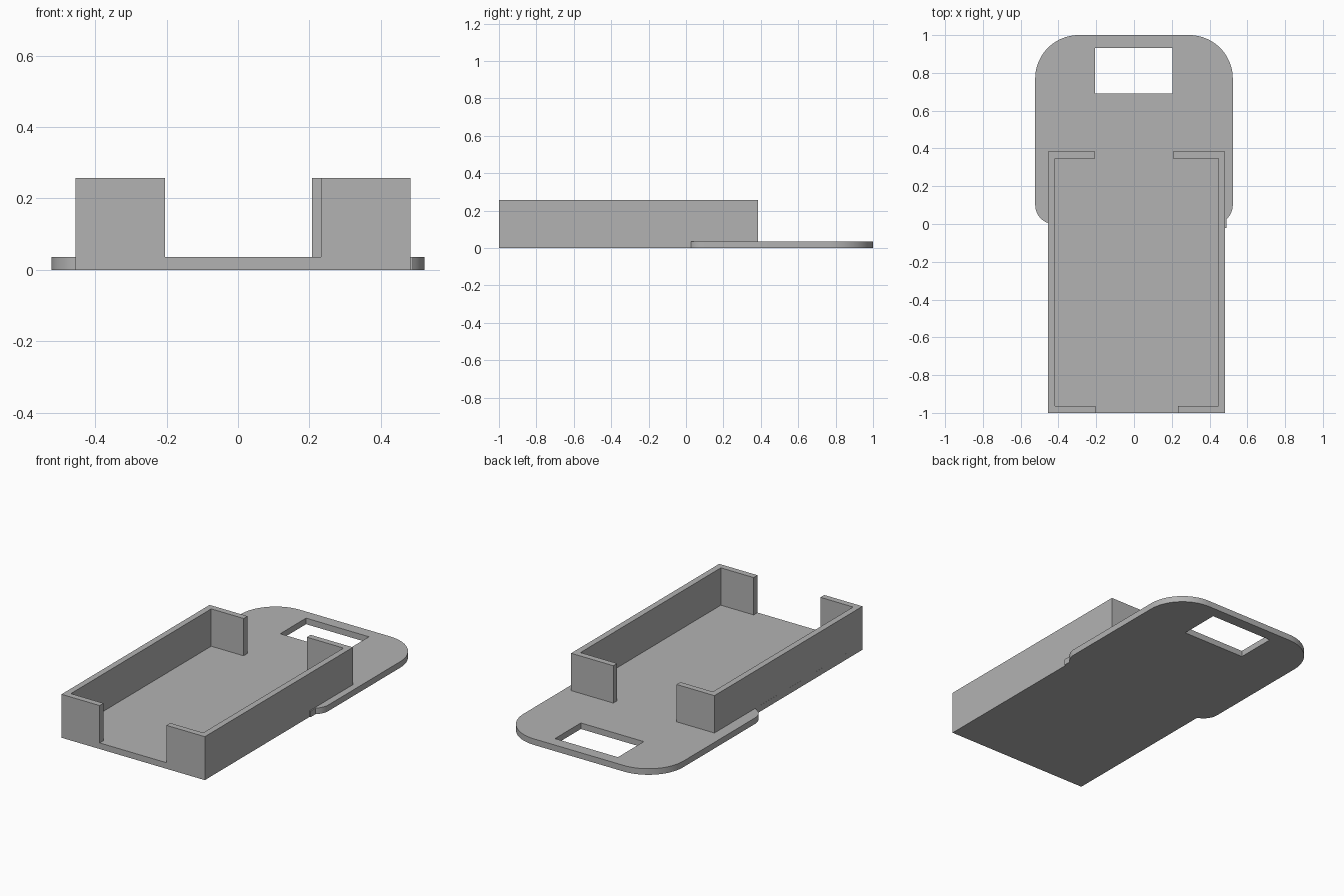
import bpy
import bmesh
from math import cos, sin, radians

if "Cube" in bpy.data.objects:
    bpy.data.objects.remove(bpy.data.objects["Cube"], do_unlink=True)

FLOOR, TOP = 0.036, 0.257        # floor thickness, wall height
LEFT, RIGHT = -0.455, 0.483      # tray sides
FRONT, BACK = -1.0, 0.384        # tray ends
WALL = 0.036
HALF = 0.523                     # half width of the tab plate

grey = bpy.data.materials.new("plain_grey")
grey.use_nodes = True
colour = (0.45, 0.45, 0.45, 1)
grey.diffuse_color = colour
grey.node_tree.nodes["Principled BSDF"].inputs["Base Color"].default_value = colour


def arc(cx, cy, r, start, end, steps):
    angles = [radians(start + (end - start) * i / steps) for i in range(steps + 1)]
    return [(cx + r * cos(a), cy + r * sin(a)) for a in angles]


def slab(name, loops, z0, z1):
    """Extrude a flat outline, with any holes as further loops, from z0 to z1."""
    curve = bpy.data.curves.new(name, "CURVE")
    curve.dimensions = "2D"
    curve.fill_mode = "BOTH"
    curve.extrude = (z1 - z0) / 2
    for loop in loops:
        spline = curve.splines.new("POLY")
        spline.points.add(len(loop) - 1)
        for point, (x, y) in zip(spline.points, loop):
            point.co = (x, y, 0, 1)
        spline.use_cyclic_u = True
    helper = bpy.data.objects.new(name + "_outline", curve)
    bpy.context.collection.objects.link(helper)
    bpy.context.view_layer.update()
    mesh = bpy.data.meshes.new_from_object(
        helper.evaluated_get(bpy.context.evaluated_depsgraph_get()))
    bpy.data.objects.remove(helper, do_unlink=True)

    bm = bmesh.new()
    bm.from_mesh(mesh)
    bmesh.ops.remove_doubles(bm, verts=bm.verts, dist=0.0001)
    bmesh.ops.translate(bm, verts=bm.verts, vec=(0, 0, (z0 + z1) / 2))
    bmesh.ops.recalc_face_normals(bm, faces=bm.faces)
    bm.to_mesh(mesh)
    bm.free()
    mesh.materials.clear()
    mesh.materials.append(grey)
    obj = bpy.data.objects.new(name, mesh)
    bpy.context.collection.objects.link(obj)
    bpy.ops.object.select_all(action="DESELECT")
    obj.select_set(True)
    bpy.context.view_layer.objects.active = obj
    bpy.ops.object.shade_smooth_by_angle(angle=radians(30))
    return obj


# Base: tray floor and rounded tab plate in one outline, with a strap slot
corner, small = 0.23, 0.1
outline = [(LEFT, FRONT), (RIGHT, FRONT), (RIGHT, -0.02), (0.49, -0.02)]
outline += arc(HALF - small, 0.1, small, -48, 0, 8)
outline += arc(HALF - corner, 1 - corner, corner, 0, 90, 20)
outline += arc(corner - HALF, 1 - corner, corner, 90, 180, 20)
outline += arc(small - HALF, 0.1, small, 180, 251, 10)
slot = [(-0.207, 0.69), (-0.207, 0.932), (0.205, 0.932), (0.205, 0.69)]
slab("base_plate", [outline, slot], 0, FLOOR)


# Side walls with returns wrapping the tray corners
def wall_outline(side, inward, front_end, back_end):
    inner = side + inward * WALL
    return [(side, FRONT), (front_end, FRONT), (front_end, FRONT + WALL),
            (inner, FRONT + WALL), (inner, BACK - WALL), (back_end, BACK - WALL),
            (back_end, BACK), (side, BACK)]


slab("right_wall", [wall_outline(LEFT, 1, -0.205, -0.207)], FLOOR, TOP)
slab("left_wall", [wall_outline(RIGHT, -1, 0.232, 0.207)], FLOOR, TOP)
